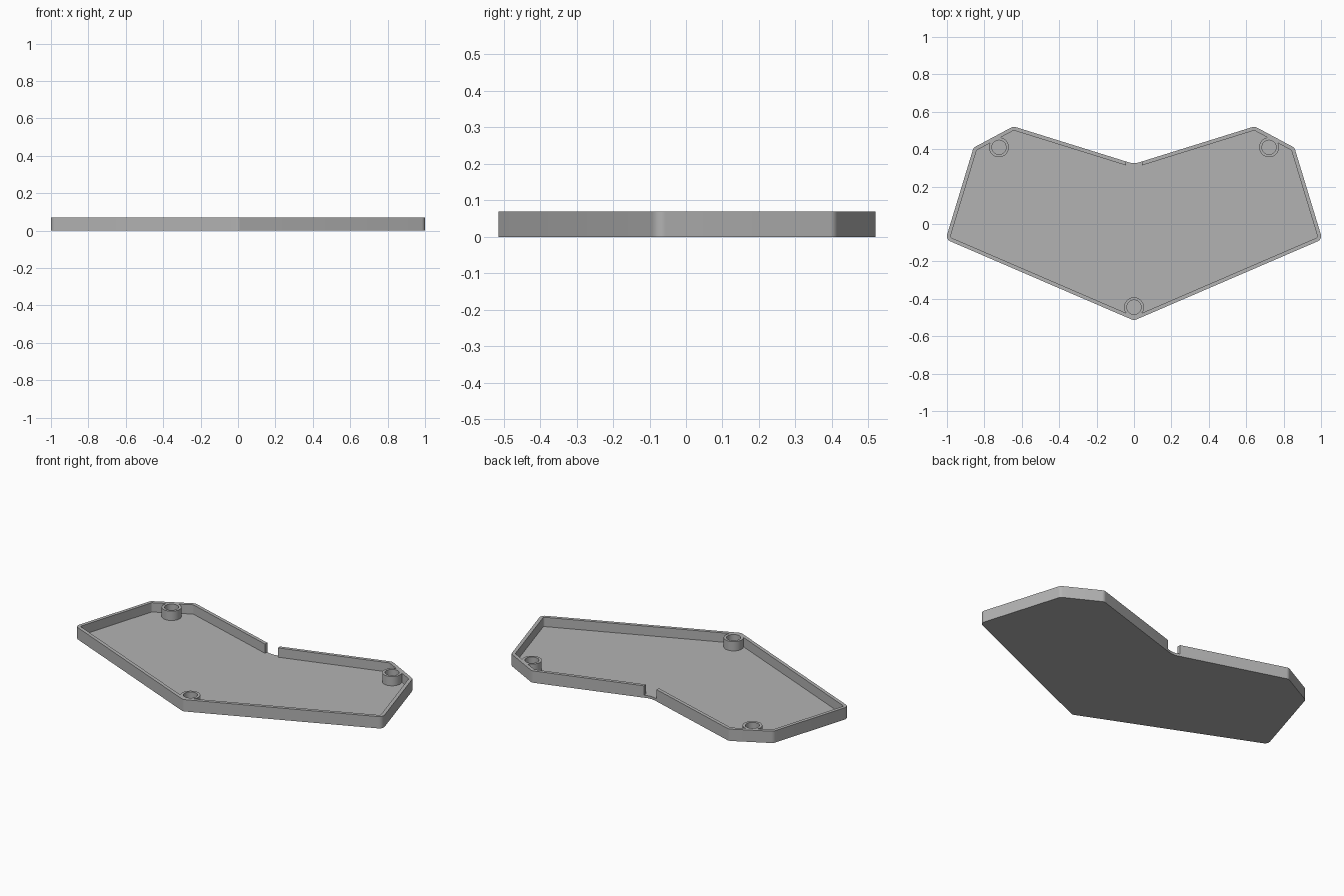
import bpy, bmesh, math
from mathutils import Vector

if "Cube" in bpy.data.objects:
    bpy.data.objects.remove(bpy.data.objects["Cube"])

HEIGHT, FLOOR, WALL = 0.07, 0.015, 0.02

grey = bpy.data.materials.new("plain grey")
grey.diffuse_color = (0.45, 0.45, 0.45, 1)
grey.use_nodes = True
grey.node_tree.nodes["Principled BSDF"].inputs["Base Color"].default_value = grey.diffuse_color


def inset(points, distance):
    """Move every edge of a counter-clockwise outline inwards."""
    result = []
    for i, p in enumerate(points):
        a = (p - points[i - 1]).normalized()
        b = (points[(i + 1) % len(points)] - p).normalized()
        na, nb = Vector((-a.y, a.x)), Vector((-b.y, b.x))
        result.append(p + (na + nb) * distance / (1 + na.dot(nb)))
    return result


def rounded(points, radii, steps=8):
    """Replace every corner of an outline with an arc."""
    result = []
    for i, p in enumerate(points):
        a = (points[i - 1] - p).normalized()
        b = (points[(i + 1) % len(points)] - p).normalized()
        half = a.angle(b) / 2
        r = radii[i]
        centre = p + (a + b).normalized() * r / math.sin(half)
        start = p + a * r / math.tan(half) - centre
        end = p + b * r / math.tan(half) - centre
        sweep = math.atan2(start.x * end.y - start.y * end.x, start.dot(end))
        for k in range(steps + 1):
            t = sweep * k / steps
            c, s = math.cos(t), math.sin(t)
            result.append(centre + Vector((start.x * c - start.y * s,
                                           start.x * s + start.y * c)))
    return result


def circle(centre, r, n=48):
    return [Vector((centre[0] + r * math.cos(math.tau * k / n),
                    centre[1] + r * math.sin(math.tau * k / n))) for k in range(n)]


def prism(name, outline, z0, z1):
    bm = bmesh.new()
    face = bm.faces.new([bm.verts.new((p.x, p.y, z0)) for p in outline])
    top = bmesh.ops.extrude_face_region(bm, geom=[face])["geom"]
    bmesh.ops.translate(bm, vec=(0, 0, z1 - z0),
                        verts=[v for v in top if isinstance(v, bmesh.types.BMVert)])
    bmesh.ops.recalc_face_normals(bm, faces=bm.faces)
    mesh = bpy.data.meshes.new(name)
    bm.to_mesh(mesh)
    bm.free()
    mesh.materials.append(grey)
    obj = bpy.data.objects.new(name, mesh)
    bpy.context.collection.objects.link(obj)
    return obj


def combine(target, tool, operation):
    mod = target.modifiers.new(operation.lower(), "BOOLEAN")
    mod.object, mod.operation, mod.solver = tool, operation, "EXACT"
    bpy.context.view_layer.objects.active = target
    bpy.ops.object.modifier_apply(modifier=mod.name)
    bpy.data.objects.remove(tool)


# Outline corners, counter-clockwise from the front point
right = [(1.007, -0.082), (0.858, 0.408), (0.645, 0.522)]
corners = [Vector(p) for p in
           [(0, -0.516)] + right + [(0, 0.321)] + [(-x, y) for x, y in right[::-1]]]
radii = [0.03] * 4 + [0.1] + [0.03] * 3
inner_radii = [0.01] * 4 + [0.12] + [0.01] * 3

# Tray with a hollow inside and a gap in the back wall
tray = prism("tray", rounded(corners, radii), 0, HEIGHT)
combine(tray, prism("hollow", rounded(inset(corners, WALL), inner_radii), FLOOR, 0.2),
        "DIFFERENCE")
gap = [Vector(p) for p in [(-0.042, 0.25), (0.042, 0.25), (0.042, 0.4), (-0.042, 0.4)]]
combine(tray, prism("wall_gap", gap, FLOOR, 0.2), "DIFFERENCE")

# Screw posts, merged into the wall, with round holes
for centre in [(0, -0.445), (0.722, 0.41), (-0.722, 0.41)]:
    combine(tray, prism("post", circle(centre, 0.053), FLOOR / 2, HEIGHT), "UNION")
    combine(tray, prism("post_hole", circle(centre, 0.038), FLOOR, 0.2), "DIFFERENCE")

bpy.ops.object.select_all(action="DESELECT")
tray.select_set(True)
bpy.context.view_layer.objects.active = tray
bpy.ops.object.shade_smooth_by_angle(angle=math.radians(30))
